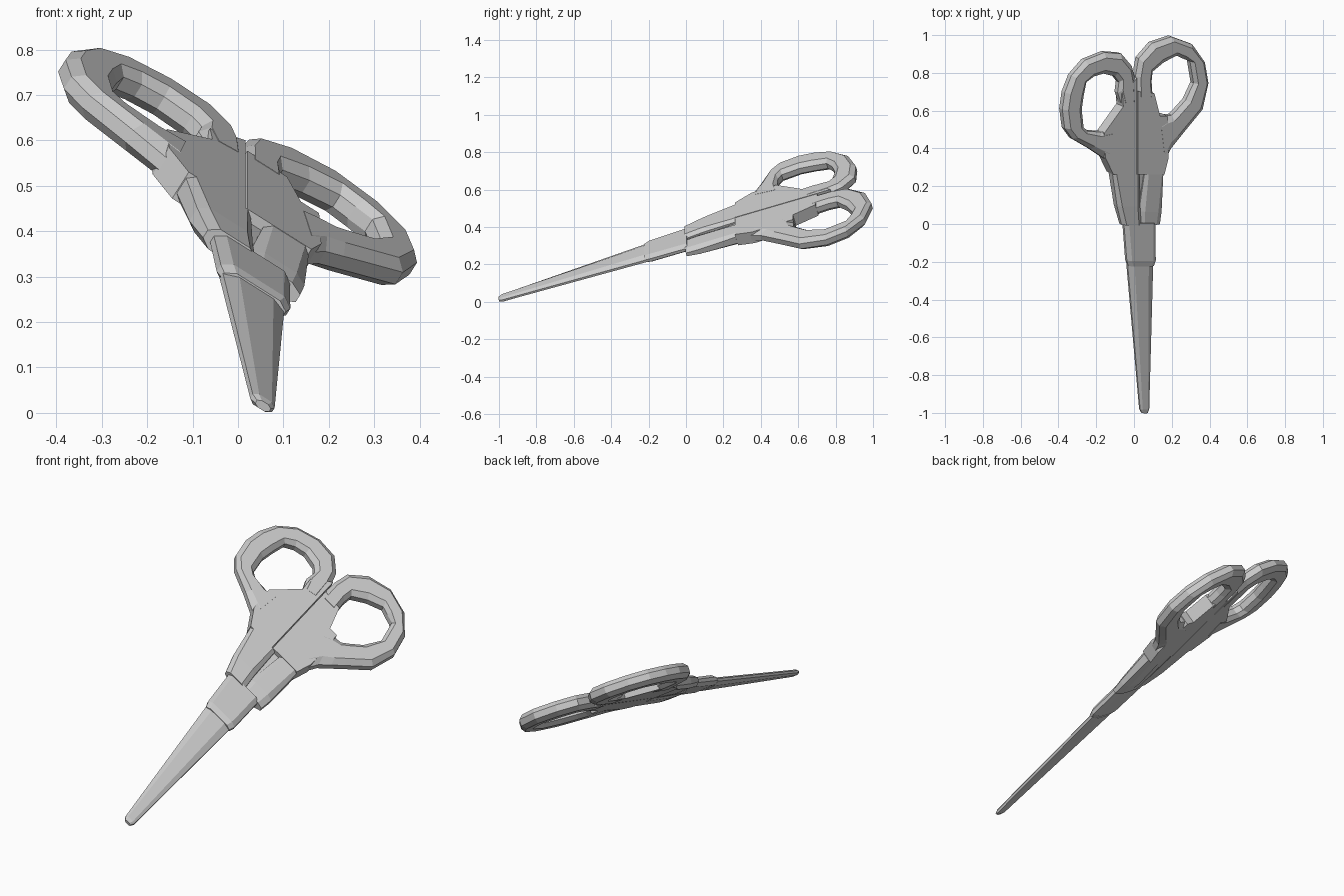
import bpy, bmesh
from mathutils import Vector

# The scissors lie in one tilted plane: z = A + B*x + C*y
A, B, C = 0.342, -0.63, 0.292
N = Vector((-B, -C, 1)).normalized()


def place(x, y, h):
    """Point of the tilted plane above (x, y), raised by h along its normal."""
    return Vector((x, y, A + B * x + C * y)) + N * h


def loft(name, loops):
    """Skin a row of equal closed loops and cap both ends."""
    bm = bmesh.new()
    rows = [[bm.verts.new(place(*p)) for p in loop] for loop in loops]
    n = len(rows[0])
    for a, b in zip(rows, rows[1:]):
        for i in range(n):
            j = (i + 1) % n
            bm.faces.new((a[i], a[j], b[j], b[i]))
    bm.faces.new(rows[0])
    bm.faces.new(rows[-1])
    bmesh.ops.recalc_face_normals(bm, faces=bm.faces)
    mesh = bpy.data.meshes.new(name)
    bm.to_mesh(mesh)
    bm.free()
    obj = bpy.data.objects.new(name, mesh)
    bpy.context.collection.objects.link(obj)
    return obj


def plate(name, outline, h0, h1):
    return loft(name, [[(x, y, h) for x, y in outline] for h in (h0, h1)])


def bar(name, stations):
    """Bar along y; station = (y, x0, x1, h0, h1, chamfer width, chamfer height)."""
    loops = []
    for y, x0, x1, h0, h1, c, d in stations:
        sec = [(x0, h0 + d), (x0, h1 - d), (x0 + c, h1), (x1 - c, h1),
               (x1, h1 - d), (x1, h0 + d), (x1 - c, h0), (x0 + c, h0)]
        loops.append([(x, y, h) for x, h in sec])
    return loft(name, loops)


# Finger loop cross-section: (share from outer to inner edge, height)
SECTION = [(0, -.016), (0, .016), (.22, .037), (.8, .037),
           (1, .016), (1, -.016), (.8, -.037), (.22, -.037)]


def finger_loop(name, pairs):
    return loft(name, [[(ox + (ix - ox) * t, oy + (iy - oy) * t, h) for t, h in SECTION]
                       for ox, oy, ix, iy in pairs])


# Finger loops: outer point, inner point
finger_loop("left_finger_loop", [
    (-.15, .34, -.13, .52), (-.24, .40, -.18, .49), (-.335, .455, -.25, .495),
    (-.375, .51, -.275, .515), (-.388, .61, -.285, .61), (-.375, .70, -.275, .68),
    (-.34, .79, -.26, .755), (-.27, .87, -.22, .785), (-.165, .912, -.17, .80),
    (-.075, .905, -.11, .785), (-.02, .84, -.088, .755), (-.002, .77, -.095, .70),
    (-.002, .66, -.075, .64)])
finger_loop("right_finger_loop", [
    (.15, .32, .12, .57), (.185, .40, .15, .575), (.225, .45, .19, .58),
    (.265, .50, .22, .61), (.355, .61, .265, .66), (.386, .75, .307, .75),
    (.367, .86, .288, .865), (.30, .955, .25, .88), (.19, .995, .217, .895),
    (.085, .96, .15, .86), (.016, .88, .09, .81), (.0, .79, .085, .76),
    (.0, .68, .09, .68)])

# Flat handle plates
plate("left_handle_plate", [(-.002, .27), (-.127, .27), (-.17, .36), (-.175, .49),
                            (-.075, .63), (-.08, .70), (-.002, .78)], -.035, .036)
plate("right_handle_plate", [(.002, .27), (.143, .27), (.165, .36), (.16, .58),
                             (.12, .58), (.09, .70), (.002, .71)], -.035, .036)

# Collars either side of the pivot groove
bar("left_collar", [(.0, -.075, .03, -.02, .033, .02, .016),
                    (.10, -.10, .022, -.03, .036, .02, .016),
                    (.27, -.125, .018, -.034, .036, .015, .015)])
bar("right_collar", [(.0, .022, .135, -.03, .018, .025, .014),
                     (.07, .022, .142, -.036, .024, .025, .016),
                     (.27, .045, .145, -.035, .035, .015, .015)])
bar("pivot_web", [(.005, 0, .08, -.03, .0, .01, .01), (.275, 0, .08, -.034, .012, .01, .01)])

# Blade root and long tapering blade
bar("blade_root", [(-.22, -.035, .10, -.016, .024, .02, .014),
                   (-.19, -.045, .108, -.02, .03, .02, .016),
                   (.01, -.06, .108, -.02, .028, .02, .016)])
bar("blade", [(-1.0, .04, .07, -.009, .009, .008, .005),
              (-.98, .03, .078, -.014, .013, .01, .008),
              (-.215, -.037, .098, -.02, .02, .03, .013)])
